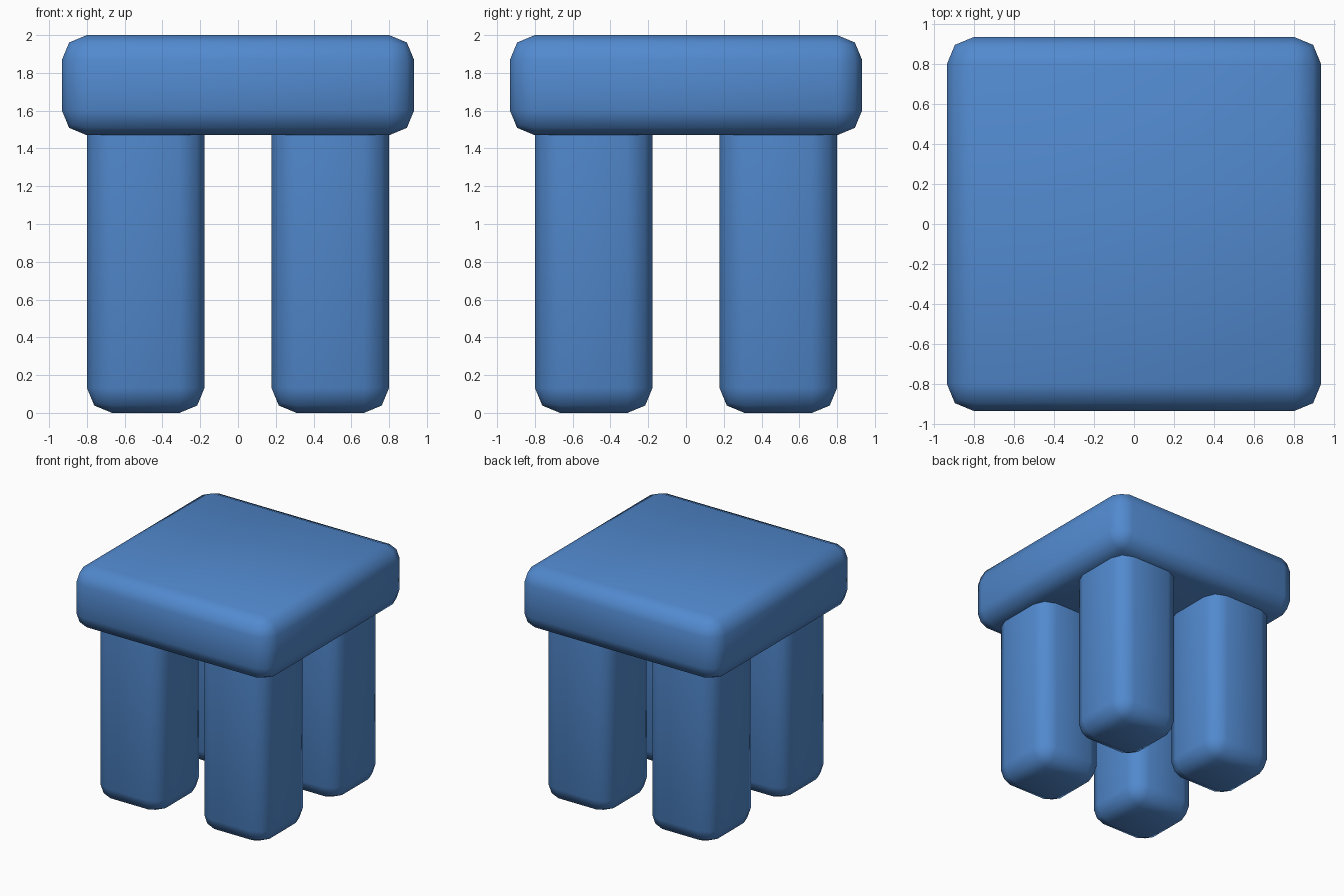
import bpy, bmesh, math

if "Cube" in bpy.data.objects:
    bpy.data.objects.remove(bpy.data.objects["Cube"])

BEVEL = 0.133

blue = bpy.data.materials.new("blue paint")
blue.diffuse_color = (0.084, 0.254, 0.625, 1)
blue.use_nodes = True
blue.node_tree.nodes["Principled BSDF"].inputs["Base Color"].default_value = blue.diffuse_color


def rounded_box(name, lo, hi, keep_top_square=False):
    """Box between two corners with two-step rounded edges."""
    bm = bmesh.new()
    bmesh.ops.create_cube(bm, size=1)
    for v in bm.verts:
        v.co = [lo[i] if v.co[i] < 0 else hi[i] for i in range(3)]
    edges = [e for e in bm.edges
             if not (keep_top_square and all(v.co.z > hi[2] - 1e-4 for v in e.verts))]
    bmesh.ops.bevel(bm, geom=edges, offset=BEVEL, segments=2,
                    profile=0.5, affect='EDGES', clamp_overlap=True)
    bmesh.ops.recalc_face_normals(bm, faces=bm.faces)
    me = bpy.data.meshes.new(name)
    bm.to_mesh(me)
    bm.free()
    me.materials.append(blue)
    ob = bpy.data.objects.new(name, me)
    bpy.context.collection.objects.link(ob)
    bpy.ops.object.select_all(action='DESELECT')
    ob.select_set(True)
    bpy.context.view_layer.objects.active = ob
    bpy.ops.object.shade_smooth_by_angle(angle=math.radians(60))
    return ob


# Seat slab
rounded_box("seat", (-0.933, -0.933, 1.47), (0.933, 0.933, 2.0))

# Four legs, running slightly into the seat
for side, sx in (("left", -1), ("right", 1)):
    for end, sy in (("front", -1), ("back", 1)):
        x = sorted((sx * 0.177, sx * 0.80))
        y = sorted((sy * 0.177, sy * 0.80))
        rounded_box(f"{end}_{side}_leg", (x[0], y[0], 0), (x[1], y[1], 1.5), True)
